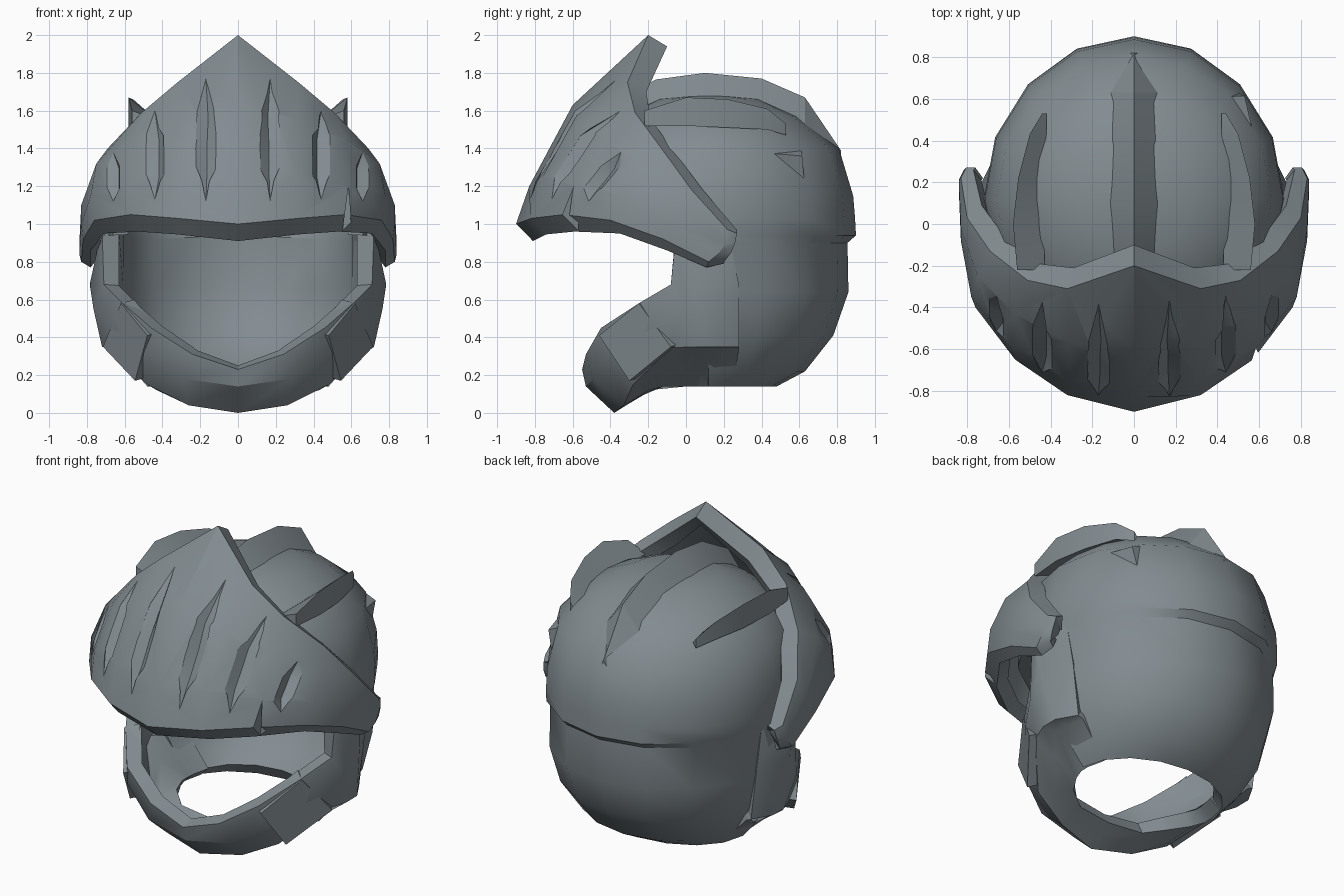
import bpy, bmesh, math
from mathutils import Vector
from mathutils.bvhtree import BVHTree

if "Cube" in bpy.data.objects:
    bpy.data.objects.remove(bpy.data.objects["Cube"])

steel = bpy.data.materials.new("steel_grey")
steel.diffuse_color = (0.225, 0.262, 0.283, 1)
steel.use_nodes = True
steel.node_tree.nodes["Principled BSDF"].inputs["Base Color"].default_value = steel.diffuse_color


def make(name, bm):
    me = bpy.data.meshes.new(name)
    bm.to_mesh(me)
    bm.free()
    ob = bpy.data.objects.new(name, me)
    bpy.context.collection.objects.link(ob)
    me.materials.append(steel)
    return ob


def apply_all(ob, angle=32):
    bpy.ops.object.select_all(action='DESELECT')
    ob.select_set(True)
    bpy.context.view_layer.objects.active = ob
    for m in list(ob.modifiers):
        bpy.ops.object.modifier_apply(modifier=m.name)
    bpy.ops.object.shade_smooth_by_angle(angle=math.radians(angle))


def thicken(ob, t):
    m = ob.modifiers.new("thickness", 'SOLIDIFY')
    m.thickness = t
    m.offset = -1


def face_outward(bm, centre):
    bmesh.ops.recalc_face_normals(bm, faces=bm.faces)
    bm.normal_update()
    s = sum(f.normal.dot(f.calc_center_median() - Vector(centre)) * f.calc_area() for f in bm.faces)
    if s < 0:
        bmesh.ops.reverse_faces(bm, faces=bm.faces)
    bm.normal_update()


def mirrored_grid(half):
    """Open surface from columns of points, first column on the middle plane."""
    cols = [[(-x, y, z) for x, y, z in c] for c in reversed(half[1:])] + half
    bm = bmesh.new()
    g = [[bm.verts.new(p) for p in c] for c in cols]
    for a, b in zip(g, g[1:]):
        for i in range(len(a) - 1):
            bm.faces.new((a[i], b[i], b[i + 1], a[i + 1]))
    face_outward(bm, (0, 0.1, 0.9))
    return bm


def loft(name, sections):
    """Closed solid through equal-sized cross-sections."""
    bm = bmesh.new()
    g = [[bm.verts.new(p) for p in s] for s in sections]
    n = len(g[0])
    for a, b in zip(g, g[1:]):
        for i in range(n):
            j = (i + 1) % n
            bm.faces.new((a[i], a[j], b[j], b[i]))
    bm.faces.new(g[0])
    bm.faces.new(g[-1])
    bmesh.ops.remove_doubles(bm, verts=bm.verts, dist=1e-5)
    bmesh.ops.recalc_face_normals(bm, faces=bm.faces)
    return make(name, bm)


# Skull shell: 16-sided rings (z, half width, half depth), open at face and neck
rings = [(.14, .48, .36), (.22, .55, .51), (.41, .66, .66), (.64, .71, .74), (.90, .71, .735),
         (.94, .715, .78), (1.03, .72, .775), (1.15, .715, .765), (1.40, .66, .69), (1.57, .48, .48),
         (1.66, .28, .28)]
bm = bmesh.new()
g = []
for z, rx, ry in rings:
    row = []
    for k in range(16):
        a = 2 * math.pi * k / 16
        row.append(bm.verts.new((rx * math.sin(a), .12 + ry * math.cos(a), z)))
    g.append(row)
for i in range(len(g) - 1):
    for k in range(16):
        side = min(k, 15 - k)          # 0 at the back, 7 at the front
        if side >= 4 and rings[i][0] < .92 or side >= 5 and rings[i][0] < 1.0:
            continue
        j = (k + 1) % 16
        bm.faces.new((g[i][k], g[i][j], g[i + 1][j], g[i + 1][k]))
top = bm.verts.new((0, .12, 1.69))
for k in range(16):
    bm.faces.new((g[-1][k], g[-1][(k + 1) % 16], top))
bmesh.ops.delete(bm, geom=[v for v in bm.verts if not v.link_faces], context='VERTS')
face_outward(bm, (0, .1, .9))
shell = make("skull_shell", bm)
thicken(shell, .08)
apply_all(shell, 38)

# Chin and cheek guard: each column runs neck edge, ledge, jaw ridge, middle, rim
chin = mirrored_grid([
    [(0, -.22, .10), (0, -.30, .05), (0, -.38, 0), (0, -.53, .14), (0, -.55, .23)],
    [(.23, -.2, .11), (.25, -.26, .08), (.26, -.33, .04), (.28, -.49, .18), (.24, -.53, .31)],
    [(.35, -.12, .14), (.43, -.2, .12), (.48, -.28, .15), (.50, -.39, .31), (.46, -.45, .45)],
    [(.43, 0, .14), (.57, -.03, .24), (.67, -.08, .345), (.67, -.17, .46), (.61, -.25, .58)],
    [(.46, .08, .14), (.645, .08, .335), (.72, .05, .35), (.765, -.01, .55), (.71, -.08, .68)],
    [(.46, .14, .14), (.645, .16, .335), (.72, .16, .35), (.785, .09, .68), (.72, -.05, .98)],
    [(.435, .25, .14), (.615, .28, .335), (.65, .28, .35), (.69, .28, .68), (.69, .22, .98)]])
chin = make("chin_guard", chin)
thicken(chin, .09)
apply_all(chin)

# Flat jaw plates standing proud of the chin guard
for s, label in ((-1, "left"), (1, "right")):
    outer = [(.48, -.46, .41), (.62, -.25, .58), (.715, -.08, .35), (.545, -.30, .17)]
    jaw = loft(label + "_jaw_plate", [[(s * x, y, z) for x, y, z in outer],
                                      [(s * (x - .07), y + .06, z + .02) for x, y, z in outer]])
    apply_all(jaw, 25)

# Raised visor: each column runs lower lip, lower edge, two middles, upper edge, rim
bm = mirrored_grid([
    [(0, -.81, .91), (0, -.90, 1.0), (0, -.83, 1.2), (0, -.6, 1.63), (0, -.2, 2.0), (0, -.1, 1.94)],
    [(.32, -.74, .945), (.32, -.82, 1.03), (.31, -.76, 1.25), (.31, -.57, 1.55), (.32, -.31, 1.75), (.29, -.21, 1.70)],
    [(.53, -.59, .96), (.57, -.65, 1.05), (.59, -.59, 1.2), (.57, -.43, 1.45), (.51, -.27, 1.59), (.46, -.19, 1.56)],
    [(.71, -.35, .95), (.76, -.4, 1.02), (.78, -.35, 1.15), (.75, -.25, 1.32), (.69, -.13, 1.4), (.62, -.06, 1.38)],
    [(.78, -.10, .86), (.82, -.12, .92), (.83, -.08, 1.0), (.83, -.02, 1.1), (.80, .03, 1.18), (.73, .09, 1.18)],
    [(.78, .11, .77), (.83, .12, .80), (.84, .17, .84), (.84, .21, .9), (.83, .22, .97), (.77, .26, .98)],
    [(.77, .20, .79), (.80, .21, .81), (.815, .24, .85), (.815, .26, .9), (.805, .27, .95), (.76, .27, .97)]])
tree = BVHTree.FromBMesh(bm)
visor = make("visor", bm)
thicken(visor, .085)


def slit_cutter(x, z0, z1, w):
    """Tapered diamond spindle following the visor surface."""
    secs = []
    for t, s in ((0, 0), (.28, 1), (.5, 1), (.72, 1), (1, 0)):
        p, n, _, _ = tree.ray_cast(Vector((x, -3, z0 + (z1 - z0) * t)), Vector((0, 1, 0)))
        side = n.cross(Vector((0, 0, 1))).normalized() * w * s
        secs.append([p + side, p + n * .05 * s, p - side, p - n * .04 * s])
    return loft("slit_cutter", secs)


# Breathing slits and one dent in the lower edge
cutters = []
for s in (-1, 1):
    for x, z0, z1, w in ((.17, 1.12, 1.77, .055), (.44, 1.13, 1.60, .06), (.66, 1.12, 1.38, .06)):
        cutters.append(slit_cutter(s * x, z0, z1, w))
cutters.append(loft("dent_cutter", [[(.545, y, .9), (.605, y, .9), (.585, y, 1.2)] for y in (-.8, -.57)]))
for c in cutters:
    c.hide_render = True
    m = visor.modifiers.new("cut", 'BOOLEAN')
    m.operation = 'DIFFERENCE'
    m.solver = 'EXACT'
    m.object = c
apply_all(visor, 27)
for c in cutters:
    bpy.data.objects.remove(c)

# Central crest (y, base height, peak height, half width)
crest = loft("centre_crest", [[(-w, y, b - .03), (0, y, p), (w, y, b - .03)] for y, b, p, w in (
    (-.42, 1.5, 1.62, .12), (-.16, 1.65, 1.765, .13), (.1, 1.69, 1.80, .13), (.4, 1.65, 1.77, .13),
    (.63, 1.54, 1.67, .125), (.82, 1.38, 1.39, .02))])
apply_all(crest, 25)

# Side fins leaning outward (y, peak x, peak z, base inner x, base z)
for s, label in ((-1, "left"), (1, "right")):
    fin = loft(label + "_fin", [[(s * xi, y, b), (s * px, y, pz), (s * px, y, b - .03)] for y, px, pz, xi, b in (
        (-.22, .56, 1.60, .43, 1.55), (0, .58, 1.67, .43, 1.55), (.22, .555, 1.66, .44, 1.54),
        (.43, .5, 1.61, .42, 1.53), (.53, .44, 1.53, .42, 1.50))])
    apply_all(fin, 25)

# Battle dents: shallow three-cornered burrs on the shell
for name, pts, peak in (
        ("right_burr", [(.585, .38, 1.38), (.44, .61, 1.40), (.49, .63, 1.19)], (.53, .615, 1.36)),
        ("left_burr", [(-.49, .63, .95), (-.65, .36, .96), (-.66, .15, 1.38)], (-.645, .41, 1.0))):
    bm = bmesh.new()
    v = [bm.verts.new(p) for p in pts]
    tip = bm.verts.new(peak)
    bm.faces.new(v)
    for i in range(3):
        bm.faces.new((v[i], v[(i + 1) % 3], tip))
    bmesh.ops.recalc_face_normals(bm, faces=bm.faces)
    make(name, bm)
